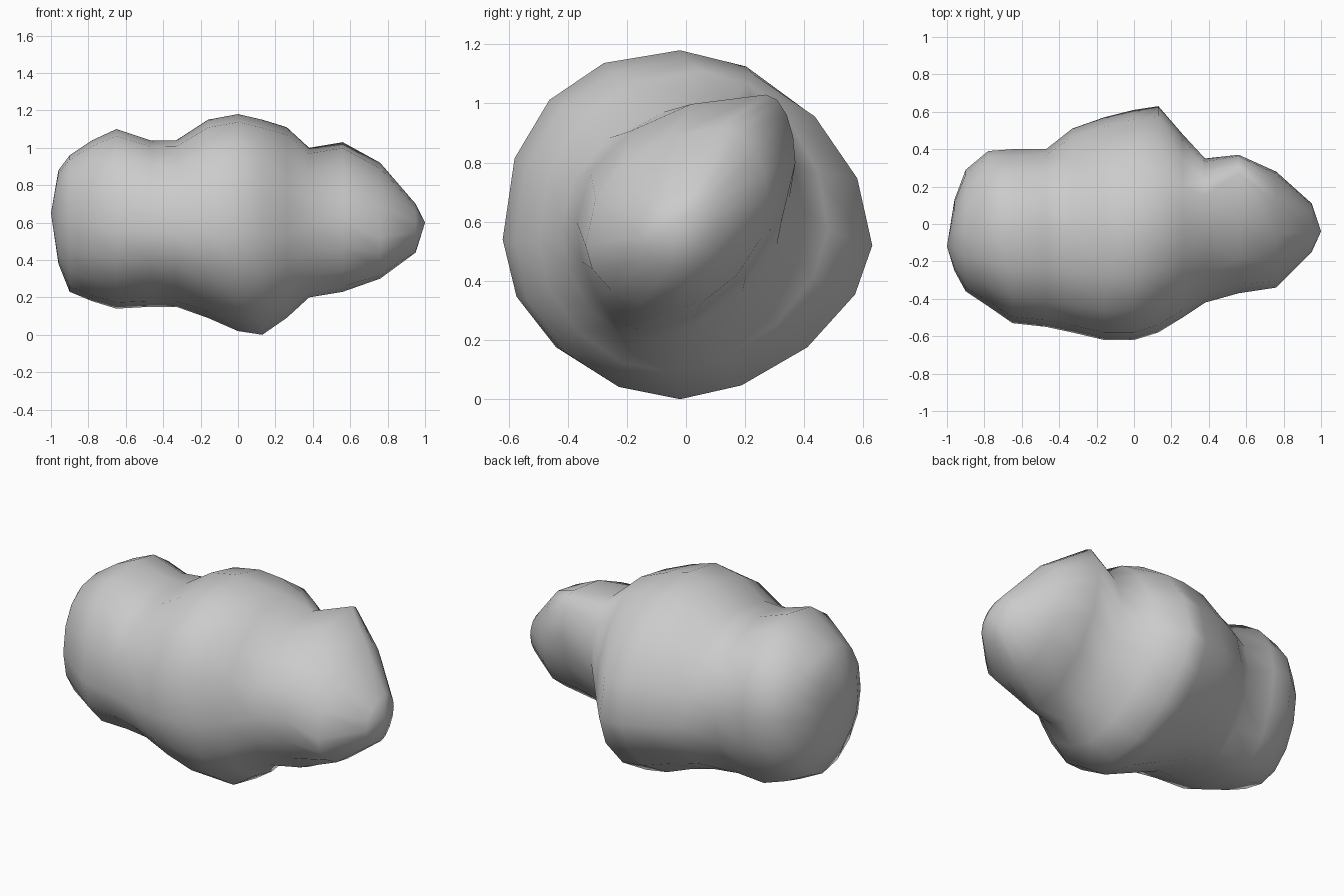
import bpy, bmesh, math

# Cross-sections along x: x, then (y, z) of the back, top, front and bottom extremes
SECTIONS = [
    (-0.96, 0.13, 0.62, -0.05, 0.88, -0.25, 0.62, -0.06, 0.38),
    (-0.90, 0.29, 0.65, -0.05, 0.96, -0.36, 0.60, 0.00, 0.23),
    (-0.78, 0.39, 0.67, -0.03, 1.04, -0.44, 0.58, 0.04, 0.18),
    (-0.65, 0.40, 0.67, -0.03, 1.10, -0.53, 0.56, 0.07, 0.14),
    (-0.47, 0.40, 0.60, -0.02, 1.04, -0.55, 0.55, 0.06, 0.15),
    (-0.33, 0.51, 0.55, -0.02, 1.04, -0.58, 0.54, 0.05, 0.15),
    (-0.16, 0.57, 0.53, -0.02, 1.15, -0.62, 0.54, 0.00, 0.09),
    (0.00, 0.61, 0.51, -0.02, 1.18, -0.62, 0.54, -0.02, 0.02),
    (0.13, 0.63, 0.52, 0.00, 1.15, -0.58, 0.53, -0.02, 0.00),
    (0.26, 0.48, 0.57, 0.05, 1.11, -0.50, 0.54, -0.05, 0.09),
    (0.38, 0.35, 0.68, 0.15, 1.00, -0.42, 0.58, -0.13, 0.20),
    (0.56, 0.37, 0.80, 0.27, 1.03, -0.37, 0.60, -0.14, 0.23),
    (0.76, 0.28, 0.66, 0.12, 0.92, -0.34, 0.52, -0.05, 0.30),
    (0.95, 0.11, 0.60, 0.03, 0.70, -0.15, 0.55, -0.01, 0.44),
]
TIPS = [(-1.0, -0.12, 0.65), (1.0, -0.04, 0.60)]
SIDES = 16
# Fullness per lobe (x, then back-top, top-front, front-bottom, bottom-back); lower is squarer
LOBES = [
    (-0.65, 1.0, 0.88, 1.0, 1.0),
    (0.0, 1.08, 0.88, 1.03, 1.2),
    (0.6, 1.0, 0.98, 1.05, 1.15),
]


def powers(x):
    x = min(max(x, LOBES[0][0]), LOBES[-1][0])
    for a, b in zip(LOBES, LOBES[1:]):
        if x <= b[0]:
            t = (x - a[0]) / (b[0] - a[0])
            return [p + (q - p) * t for p, q in zip(a[1:], b[1:])]


def ring(bm, s):
    x = s[0]
    back, top, front, bottom = [(s[i], s[i + 1]) for i in (1, 3, 5, 7)]
    fullness = powers(x)
    verts = []
    for i in range(SIDES):
        a = 2 * math.pi * i / SIDES
        p = fullness[i * 4 // SIDES]
        c, d = math.cos(a), math.sin(a)
        side = back if c >= 0 else front
        cap = top if d >= 0 else bottom
        y = cap[0] + (side[0] - cap[0]) * abs(c) ** p
        z = side[1] + (cap[1] - side[1]) * abs(d) ** p
        verts.append(bm.verts.new((x, y, z)))
    return verts


# Lumpy three-lobed boulder body
bm = bmesh.new()
rings = [ring(bm, s) for s in SECTIONS]
for a, b in zip(rings, rings[1:]):
    for i in range(SIDES):
        j = (i + 1) % SIDES
        bm.faces.new((a[i], a[j], b[j], b[i]))

# Close both ends with blunt tips
for tip, r in zip(TIPS, (rings[0], rings[-1])):
    v = bm.verts.new(tip)
    for i in range(SIDES):
        bm.faces.new((v, r[i], r[(i + 1) % SIDES]))

bmesh.ops.recalc_face_normals(bm, faces=bm.faces)
mesh = bpy.data.meshes.new("boulder")
bm.to_mesh(mesh)
bm.free()
for poly in mesh.polygons:
    poly.use_smooth = True
boulder = bpy.data.objects.new("boulder", mesh)
bpy.context.collection.objects.link(boulder)
